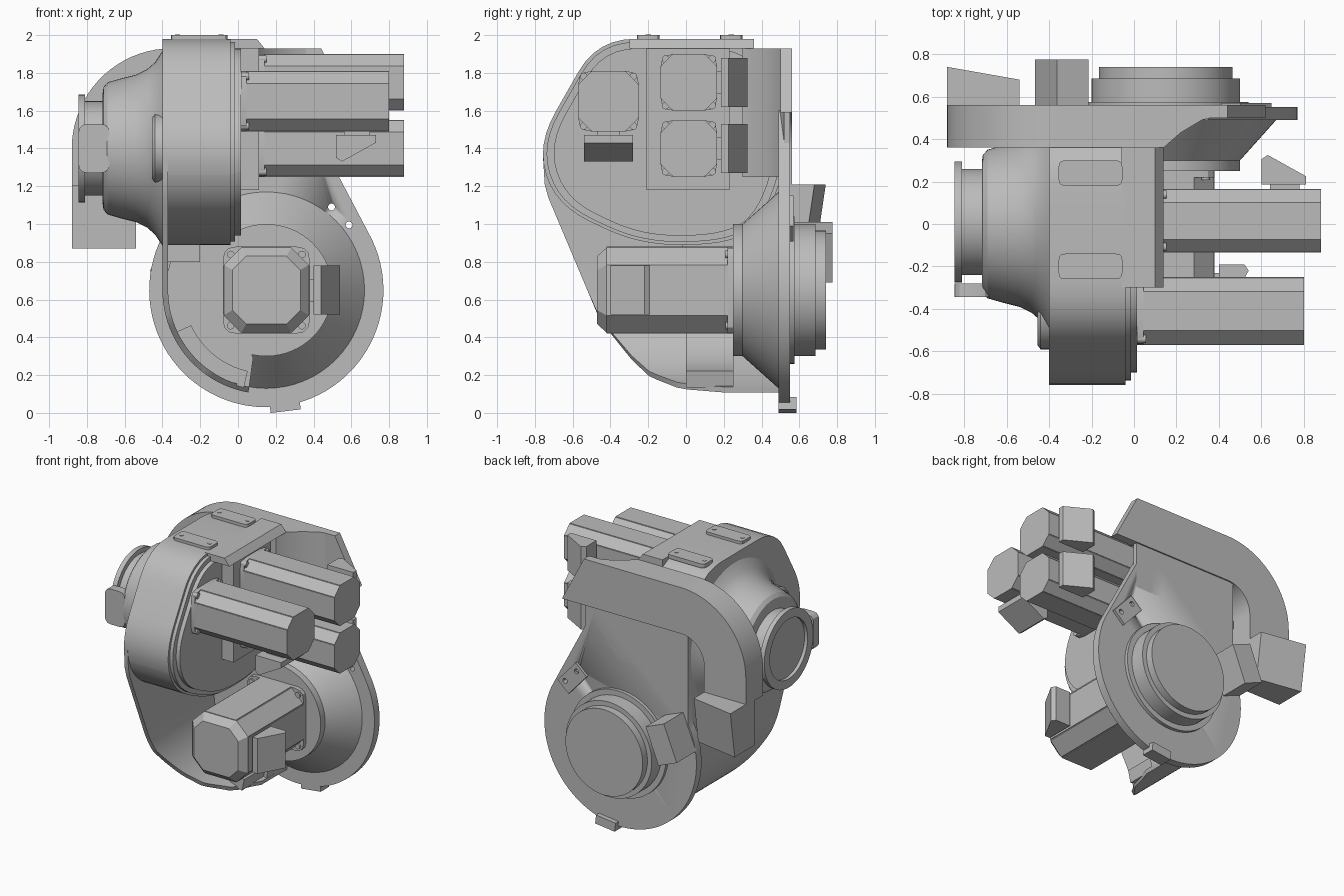
import bpy, bmesh
from math import cos, sin, radians, pi
from mathutils import Matrix, Vector

if "Cube" in bpy.data.objects:
    bpy.data.objects.remove(bpy.data.objects["Cube"])

GREY = (0.5, 0.5, 0.5, 1)
paint = bpy.data.materials.new("machine grey")
paint.use_nodes = True
paint.diffuse_color = GREY
paint.node_tree.nodes["Principled BSDF"].inputs["Base Color"].default_value = GREY

HUB = (0.15, 0.65)          # x, z of the lower joint axis
PLACE = {'x': lambda u, v, d: (d, u, v),
         'y': lambda u, v, d: (u, d, v),
         'z': lambda u, v, d: (u, v, d)}


def finish(name, bm, matrix=None):
    bmesh.ops.recalc_face_normals(bm, faces=bm.faces)
    mesh = bpy.data.meshes.new(name)
    bm.to_mesh(mesh)
    bm.free()
    if matrix:
        mesh.transform(matrix)
    mesh.materials.append(paint)
    ob = bpy.data.objects.new(name, mesh)
    bpy.context.collection.objects.link(ob)
    bpy.ops.object.select_all(action='DESELECT')
    ob.select_set(True)
    bpy.context.view_layer.objects.active = ob
    bpy.ops.object.shade_smooth_by_angle(angle=radians(32))
    return ob


def loft(name, rings, matrix=None):
    """Skin matching rings of points and cap both ends."""
    bm = bmesh.new()
    rows = [[bm.verts.new(p) for p in ring] for ring in rings]
    n = len(rows[0])
    for a, b in zip(rows, rows[1:]):
        for i in range(n):
            j = (i + 1) % n
            bm.faces.new((a[i], a[j], b[j], b[i]))
    bm.faces.new(rows[0])
    bm.faces.new(rows[-1])
    return finish(name, bm, matrix)


def prism(name, pts, axis, a, b, matrix=None, end_scale=1):
    c = sum((Vector(p) for p in pts), Vector((0, 0))) / len(pts)
    end = [c + (Vector(p) - c) * end_scale for p in pts]
    put = PLACE[axis]
    return loft(name, [[put(*p, a) for p in pts], [put(*p, b) for p in end]], matrix)


def box(name, x, y, z, matrix=None):
    return prism(name, [(x[0], y[0]), (x[1], y[0]), (x[1], y[1]), (x[0], y[1])], 'z', *z, matrix)


def lathe(name, profile, axis, centre, seg=64):
    put = PLACE[axis]
    return loft(name, [[put(*p, d) for p in arc(centre, r, 0, 360 - 360 / seg, seg)]
                       for r, d in profile])


def arc(c, r, a0, a1, n=12):
    angles = [radians(a0 + (a1 - a0) * i / (n - 1)) for i in range(n)]
    return [(c[0] + r * cos(a), c[1] + r * sin(a)) for a in angles]


def rounded(pts, r, n=7):
    out = []
    for i, p in enumerate(pts):
        p, q, s = Vector(p), Vector(pts[i - 1]), Vector(pts[(i + 1) % len(pts)])
        a = p + (q - p).normalized() * min(r, (q - p).length * 0.49)
        b = p + (s - p).normalized() * min(r, (s - p).length * 0.49)
        for k in range(n):
            t = k / (n - 1)
            out.append(tuple(a * (1 - t) ** 2 + p * 2 * t * (1 - t) + b * t * t))
    return out


def square(h):
    return [(-h, -h), (h, -h), (h, h), (-h, h)]


def motor(name, half, length, matrix, side, cap=0.0):
    """Motor along local z with flange, screws and a side connector."""
    prism(name + "_flange", rounded(square(half), 0.07, 4), 'z', 0, 0.03, matrix)
    body = rounded(square(half * 0.98), half * 0.4, 2)
    prism(name + "_body", body, 'z', 0.03, length - cap, matrix)
    # recessed long grooves read as a raised rib on each side
    for k in range(4):
        turn = matrix @ Matrix.Rotation(k * pi / 2, 4, 'Z')
        box(name + "_rib", (half * 0.9, half), (-half * 0.55, half * 0.55),
            (0.03, length - cap), turn)
        s = half * 0.82
        prism(name + "_screw", arc((s, s), 0.02, 0, 330, 12), 'z', 0, 0.042, turn)
    if cap:
        prism(name + "_cap", body, 'z', length - cap, length, matrix, 0.8)
    turn = matrix @ Matrix.Rotation(side, 4, 'Z')
    box(name + "_connector_neck", (half * 0.9, half + 0.03), (-0.06, 0.06),
        (length - 0.24, length - 0.1), turn)
    plug = [(half + 0.02, length - 0.28), (half + 0.02, length - 0.07),
            (half + 0.06, length - 0.07), (half + 0.16, length - 0.25),
            (half + 0.14, length - 0.28)]
    prism(name + "_connector", plug, 'y', -0.13, 0.13, turn)


# upper drum housing and its stepped cover
drum = rounded([(-.47, 1.98), (-.79, 1.42), (-.69, 1.10), (-.25, .89), (.2, .89),
                (.42, 1.0), (.55, 1.38), (.48, 1.75), (.34, 1.98)], 0.2)
prism("drum_housing", drum, 'x', -0.40, -0.04)


def inset(k):
    return [(-.12 + (y + .12) * k, 1.43 + (z - 1.43) * k) for y, z in drum]


prism("drum_lip", inset(0.97), 'x', -0.05, -0.015)
prism("drum_cover", inset(0.91), 'x', -0.05, 0.015)
box("motor_panel", (-0.04, 0.11), (-0.21, 0.23), (1.18, 1.95))

# roof sheet and its flare into the back
prism("roof_sheet", [(-.06, 1.93), (.14, 1.93), (.10, 1.98), (-.06, 1.98)], 'y', -0.3, 0.36)
flare = [(.10, .30), (.14, .36), (.22, .43), (.32, .49), (.44, .52), (.44, .55), (.0, .55), (.0, .30)]
prism("back_flare", flare, 'z', 1.25, 1.93)
for y in (-0.20, 0.24):
    prism("roof_pad", rounded([(-.355, y - .06), (-.055, y - .06), (-.055, y + .06),
                               (-.355, y + .06)], 0.03, 4), 'z', 1.97, 2.0)
    for x in (-0.32, -0.09):
        prism("pad_screw", arc((x, y), 0.014, 0, 330, 12), 'z', 1.99, 2.003)

# flared side dome, neck and output ring
lathe("side_dome", [(.53, -.39), (.50, -.41), (.455, -.44), (.42, -.48), (.39, -.54),
                    (.37, -.62), (.35, -.69), (.325, -.712), (.29, -.717)], 'x', (0, 1.4))
lathe("output_ring", [(.25, -.70), (.25, -.81), (.285, -.81), (.285, -.845),
                      (.22, -.845), (.22, -.82)], 'x', (.01, 1.4))
prism("ring_clamp", rounded([(-.845, 1.27), (-.68, 1.27), (-.68, 1.53), (-.845, 1.53)], 0.05, 4),
      'y', -0.345, -0.28)
lathe("side_boss", [(.18, -.39), (.18, -.44), (.16, -.455)], 'x', (-.41, 1.4))

# open skirt wall wrapping down around the hub
EDGE = [(.10, .30), (.127, -.03), (.19, -.19), (.28, -.286), (.49, -.455), (1.18, -.746), (1.4, -.76)]


def front_edge(z):
    for (z0, y0), (z1, y1) in zip(EDGE, EDGE[1:]):
        if z <= z1:
            return y0 + (y1 - y0) * max(0, (z - z0) / (z1 - z0))
    return EDGE[-1][1]


path = [(-.40, 1.35 - 0.07 * i) for i in range(10)] + arc(HUB, 0.55, 180, 260, 24)
inner = [(-.37, z) for x, z in path[:10]] + arc(HUB, 0.52, 180, 260, 24)
loft("skirt_wall", [[(x, front_edge(z), z), (x, 0.5, z), (u, 0.5, w), (u, front_edge(z), w)]
                    for (x, z), (u, w) in zip(path, inner)])
prism("inner_panel", arc(HUB, 0.53, 115, 260, 30) + [(.08, .29), (.0, .5), (.0, 1.0)], 'y', 0.25, 0.5)
prism("inner_rib", arc(HUB, 0.53, 205, 257) + arc(HUB, 0.44, 257, 205), 'y', 0.0, 0.26)
box("skirt_bracket", (-0.38, -0.2), (-0.02, 0.26), (0.80, 1.0))

# lower joint: cone, back plate and stepped hub
lathe("hub_cone", [(.35, .25), (.35, .30), (.52, .49), (.52, .5)], 'y', HUB)
plate = prism("back_plate", [(-.4, 1.6), (.35, 1.6)] + arc(HUB, 0.62, 28.8, -207.5, 60), 'y', 0.49, 0.55)
lathe("hub_steps", [(.39, .54), (.39, .575), (.35, .575), (.35, .685), (.315, .685), (.315, .74)], 'y', HUB)
box("bottom_tab", (0.17, 0.33), (0.49, 0.585), (0.0, 0.065),
    Matrix.Translation((0.25, 0, 0.03)) @ Matrix.Rotation(-0.12, 4, 'Y') @ Matrix.Translation((-0.25, 0, -0.021)))
tilt = Matrix.Translation((.53, .555, 1.03)) @ Matrix.Rotation(radians(48), 4, 'Y')
bracket = box("hole_bracket", (-0.11, 0.11), (-0.015, 0.015), (-0.06, 0.06), tilt)

# through holes in the plate and bracket
for x, z in ((.495, 1.09), (.588, .995)):
    drill = lathe("hole_cutter", [(.018, .4), (.018, .7)], 'y', (x, z), 16)
    drill.hide_render = True
    for ob in (plate, bracket):
        mod = ob.modifiers.new("hole", 'BOOLEAN')
        mod.operation = 'DIFFERENCE'
        mod.object = drill
        bpy.context.view_layer.objects.active = ob
        bpy.ops.object.modifier_apply(modifier=mod.name)
    bpy.data.objects.remove(drill)

# curved cable duct behind the housing, with its end boxes
BEND = (-.35, 1.40)
prism("cable_duct", [(.14, 1.93)] + arc(BEND, 0.53, 90, 180, 20) + [(-.88, 1.2), (-.54, 1.2)]
      + arc(BEND, 0.19, 180, 90, 20) + [(.14, 1.59)], 'y', 0.36, 0.56)
prism("duct_end", [(.13, 1.93), (.44, 1.93), (.62, 1.59), (.13, 1.59)], 'y', 0.50, 0.56)
outlet = [(-.88, .46), (-.54, .46), (-.54, .68), (-.88, .74)]
loft("duct_outlet", [[(x, y - (.05 if y > .6 else 0), .87) for x, y in outlet],
                     [(x, y, 1.21) for x, y in outlet]])
box("hub_connector", (-0.08, 0.08), (0.54, 0.775), (-0.14, 0.14),
    Matrix.Translation((-.34, 0, .85)) @ Matrix.Rotation(radians(22), 4, 'Y'))

# four motors
to_x = Matrix.Rotation(pi / 2, 4, 'Y')
motor("front_motor", 0.16, 0.785, Matrix.Translation((.015, -.41, 1.65)) @ to_x, 0)
motor("upper_motor", 0.15, 0.77, Matrix.Translation((.11, .015, 1.75)) @ to_x, pi / 2)
motor("middle_motor", 0.15, 0.77, Matrix.Translation((.11, .015, 1.40)) @ to_x, pi / 2)
motor("hub_motor", 0.23, 0.72, Matrix.Translation((HUB[0], .25, HUB[1]))
      @ Matrix.Rotation(pi / 2, 4, 'X'), 0, 0.05)
